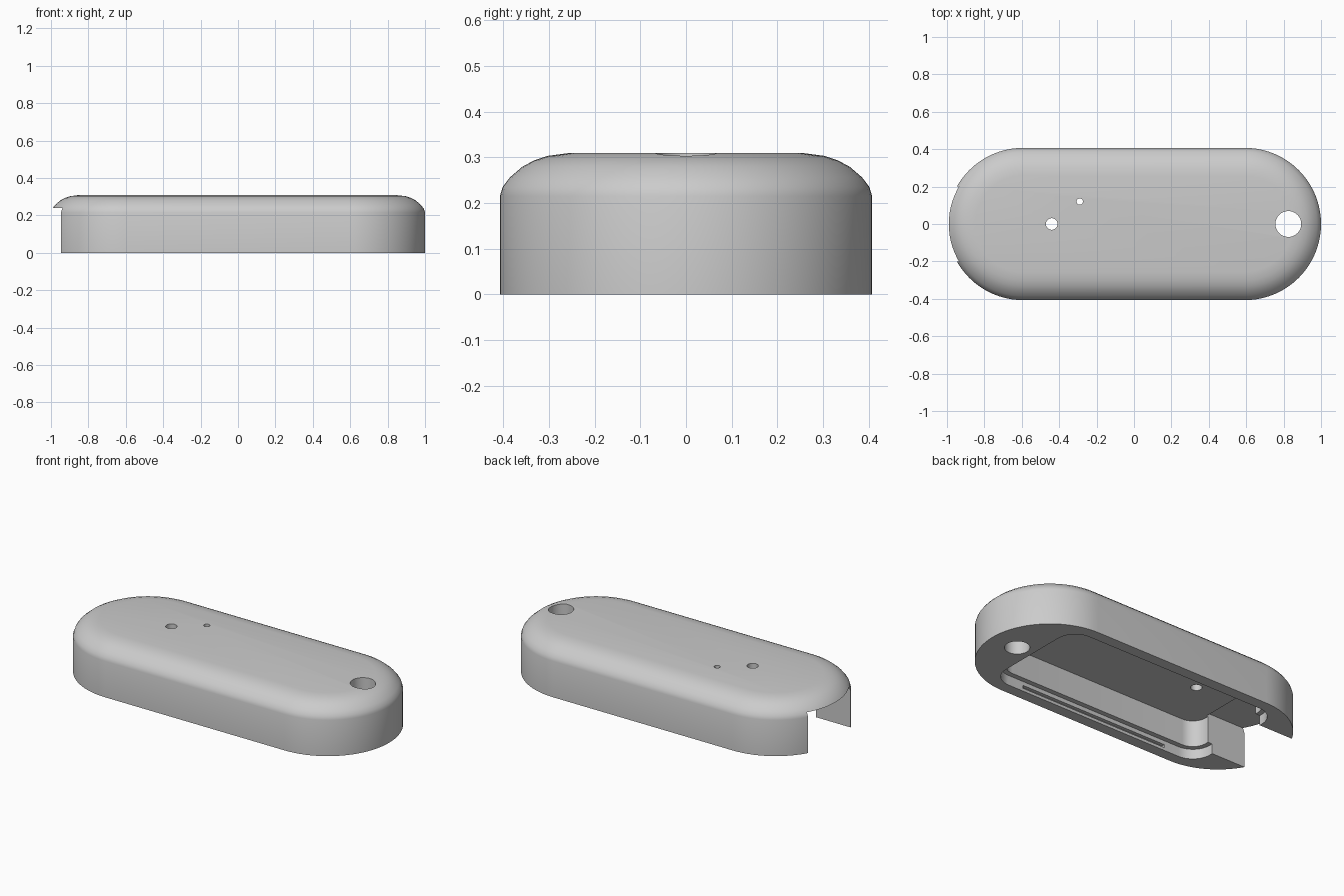
import bpy, bmesh, math

if "Cube" in bpy.data.objects:
    bpy.data.objects.remove(bpy.data.objects["Cube"], do_unlink=True)

grey = bpy.data.materials.new("light grey plastic")
grey.use_nodes = True
colour = (0.6, 0.6, 0.6, 1)
grey.diffuse_color = colour
grey.node_tree.nodes["Principled BSDF"].inputs["Base Color"].default_value = colour


def rounded(hx, hy, r, steps):
    """Outline of a rounded rectangle with half sizes hx, hy."""
    pts = []
    for q, (sx, sy) in enumerate(((1, 1), (-1, 1), (-1, -1), (1, -1))):
        for i in range(steps + 1):
            a = (q + i / steps) * math.pi / 2
            pts.append((sx * (hx - r) + r * math.cos(a), sy * (hy - r) + r * math.sin(a)))
    return pts


def loft(name, rings):
    """Closed solid through stacked (outline, z) rings."""
    bm = bmesh.new()
    loops = [[bm.verts.new((x, y, z)) for x, y in pts] for pts, z in rings]
    n = len(loops[0])
    for lo, hi in zip(loops, loops[1:]):
        for i in range(n):
            j = (i + 1) % n
            bm.faces.new((lo[i], lo[j], hi[j], hi[i]))
    bm.faces.new(loops[0][::-1])
    bm.faces.new(loops[-1])
    bmesh.ops.remove_doubles(bm, verts=bm.verts, dist=1e-5)
    bmesh.ops.recalc_face_normals(bm, faces=bm.faces)
    mesh = bpy.data.meshes.new(name)
    bm.to_mesh(mesh)
    bm.free()
    mesh.materials.append(grey)
    obj = bpy.data.objects.new(name, mesh)
    bpy.context.collection.objects.link(obj)
    return obj


def prism(name, pts, z0, z1):
    return loft(name, [(pts, z0), (pts, z1)])


def box(name, x0, x1, y0, y1, z0, z1):
    return prism(name, [(x0, y0), (x1, y0), (x1, y1), (x0, y1)], z0, z1)


def drill(name, x, y, r):
    pts = [(x + r * math.cos(a), y + r * math.sin(a))
           for a in (math.tau * i / 40 for i in range(40))]
    return prism(name, pts, -0.1, 0.5)


# Outer shell: capsule outline with a soft crowned edge
W = 0.407
crown = [(0, 0), (0, 0.215), (0.006, 0.235), (0.022, 0.256), (0.05, 0.28),
         (0.075, 0.293), (0.105, 0.303), (0.15, 0.309)]
shell = loft("case_shell", [(rounded(1 - d, W - d, W - d, 20), z) for d, z in crown])

# Underside cavity, cover ledge, end opening, snap grooves and holes
cutters = [
    prism("cavity_cutter", rounded(0.69, 0.31, 0.09, 10), -0.1, 0.22),
    prism("ledge_cutter", rounded(0.72, 0.34, 0.12, 10), -0.1, 0.06),
    box("end_opening_cutter", -1.1, -0.68, -0.2, 0.2, -0.1, 0.24),
    box("snap_groove_cutter", -0.5, 0.5, -0.36, 0.36, 0.018, 0.036),
    drill("cord_hole_cutter", 0.825, 0, 0.069),
    drill("button_hole_cutter", -0.44, 0, 0.031),
    drill("light_hole_cutter", -0.29, 0.12, 0.017),
]
bpy.context.view_layer.objects.active = shell
for cutter in cutters:
    mod = shell.modifiers.new(cutter.name, 'BOOLEAN')
    mod.operation = 'DIFFERENCE'
    mod.solver = 'EXACT'
    mod.object = cutter
    bpy.ops.object.modifier_apply(modifier=mod.name)
    bpy.data.objects.remove(cutter, do_unlink=True)

bpy.ops.object.select_all(action='DESELECT')
shell.select_set(True)
bpy.ops.object.shade_smooth_by_angle(angle=math.radians(35))
